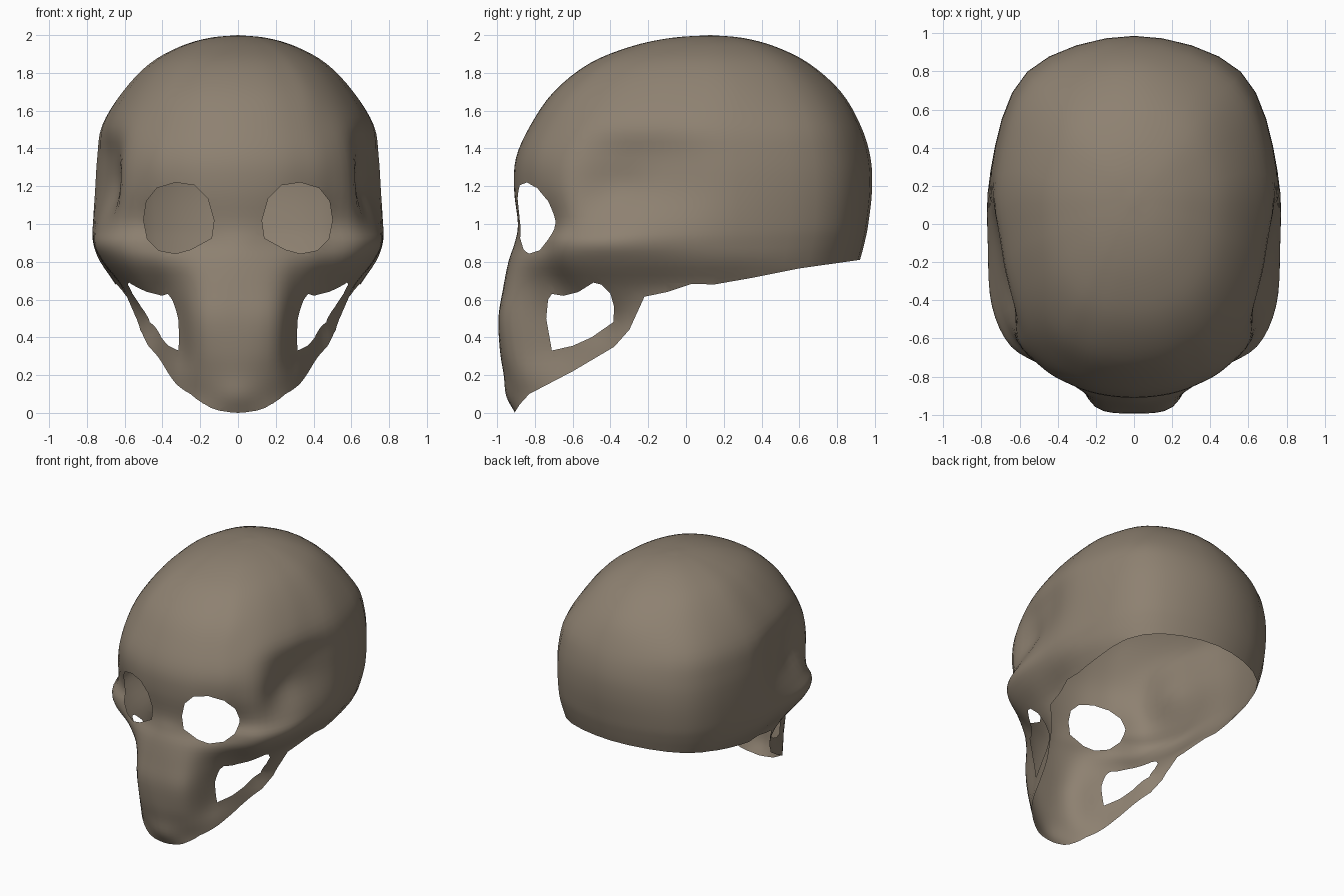
import bpy, bmesh, math
from mathutils import Vector

if "Cube" in bpy.data.objects:
    bpy.data.objects.remove(bpy.data.objects["Cube"])

# Horizontal sections: radius at each angle, measured from the front round to the back
ANGLES = (0, 12, 22, 32, 45, 60, 80, 110, 145, 180)
JAW = [  # z, then radii of the first six angles
    (0.00, .905, .89, .82, .72, .62, .60),
    (0.09, .952, .90, .82, .72, .62, .60),
    (0.20, .965, .93, .82, .71, .62, .60),
    (0.33, .985, .96, .80, .70, .62, .60),
    (0.50, .993, .98, .82, .71, .62, .605),
]
FACE = [  # z, then radii of all angles
    (0.65, .970, .96, .86, .78, .74, .68, .62, .67, .87, .87),
    (0.80, .940, .93, .90, .875, .875, .81, .73, .76, .915, .918),
    (0.90, .907, .89, .875, .875, .91, .86, .775, .79, .945, .945),
    (1.00, .890, .885, .865, .845, .87, .815, .765, .80, .965, .965),
    (1.18, .910, .91, .90, .89, .865, .725, .71, .80, .975, .985),
    (1.35, .900, .90, .895, .885, .845, .73, .695, .79, .96, .977),
    (1.52, .825, .825, .82, .81, .785, .735, .70, .755, .91, .925),
]
DOME_SHAPE = (.76, .76, .75, .735, .69, .64, .605, .635, .73, .76)
DOME = [  # z, centre y, scale
    (1.70, .06, 1), (1.85, .07, .765), (1.94, .09, .5), (1.985, .11, .25), (2.0, .13, 0)]


def section(z, radii, cy=0):
    pts = []
    for a, r in zip(ANGLES, radii):
        t = math.radians(a)
        pts.append(Vector((r * math.sin(t), cy - r * math.cos(t), z)))
    return pts


def flip(v):
    return Vector((-v.x, v.y, v.z))


def smooth_path(pts, steps, mirrored=False):
    # Catmull-Rom through pts; mirrored ends stay square to the centre plane
    if mirrored:
        p = [flip(pts[1])] + pts + [flip(pts[-2])]
    else:
        p = [2 * pts[0] - pts[1]] + pts + [2 * pts[-1] - pts[-2]]
    out = []
    for i in range(1, len(p) - 2):
        a, b, c, d = p[i - 1:i + 3]
        for s in range(steps):
            t = s / steps
            out.append(0.5 * (2 * b + (c - a) * t + (2 * a - 5 * b + 4 * c - d) * t * t
                              + (3 * b - a - 3 * c + d) * t ** 3))
    return out + [pts[-1].copy()]


def inside(p, poly):
    hit = False
    for (x1, y1), (x2, y2) in zip(poly, poly[1:] + poly[:1]):
        if (y1 > p[1]) != (y2 > p[1]) and p[0] < (x2 - x1) * (p[1] - y1) / (y2 - y1) + x1:
            hit = not hit
    return hit


def cut_out(bm, poly, axis, keep=lambda c: True):
    # Cut a polygon, drawn in the (axis, z) plane, through the shell and remove its inside
    other = 1 - axis
    for (a1, z1), (a2, z2) in zip(poly, poly[1:] + poly[:1]):
        near = []
        for f in bm.faces:
            if not keep(f.calc_center_median()):
                continue
            aa = [v.co[axis] for v in f.verts]
            zz = [v.co.z for v in f.verts]
            if (max(aa) > min(a1, a2) - .005 and min(aa) < max(a1, a2) + .005 and
                    max(zz) > min(z1, z2) - .005 and min(zz) < max(z1, z2) + .005):
                near.append(f)
        if not near:
            continue
        geom = set(near)
        for f in near:
            geom.update(f.edges)
            geom.update(f.verts)
        co, no = Vector((0, 0, z1)), Vector((0, 0, a2 - a1))
        co[axis] = a1
        no[axis] = z1 - z2
        bmesh.ops.bisect_plane(bm, geom=list(geom), dist=1e-5, plane_co=co,
                               plane_no=no.normalized())
    dead = []
    for f in bm.faces:
        c = f.calc_center_median()
        if keep(c) and inside((c[axis], c.z), poly):
            dead.append(f)
    bmesh.ops.delete(bm, geom=dead, context='FACES')


# Skull shell, right half
rows = [section(r[0], r[1:] + (.60, .66, .86, .86)) for r in JAW]
rows += [section(r[0], r[1:]) for r in FACE]
rows += [section(z, [r * s for r in DOME_SHAPE], cy) for z, cy, s in DOME]
rows = [smooth_path(r, 4, True) for r in rows]
columns = [smooth_path(list(c), 4) for c in zip(*rows)]

bm = bmesh.new()
grid = [[bm.verts.new(p) for p in col] for col in columns]
for c0, c1 in zip(grid, grid[1:]):
    for k in range(len(c0) - 1):
        bm.faces.new((c0[k], c1[k], c1[k + 1], c0[k + 1]))
for col in (grid[0], grid[-1]):
    for v in col:
        v.co.x = 0
bmesh.ops.remove_doubles(bm, verts=bm.verts, dist=1e-4)

# Open underside: jaw line and base of the cranium
underside = [(-.905, .005), (-.88, .045), (-.83, .10), (-.60, .22), (-.38, .35), (-.30, .44),
             (-.22, .615), (-.10, .64), (.03, .683), (.15, .68), (.35, .715), (.60, .765),
             (.92, .81), (1.2, .845), (1.2, -.2), (-.905, -.2)]
cut_out(bm, underside, 1)

# Opening between the muzzle and the jaw bar
jaw_gap = [(-.71, .33), (-.74, .50), (-.73, .60), (-.71, .63), (-.65, .62), (-.57, .64),
           (-.49, .69), (-.45, .68), (-.40, .63), (-.38, .56), (-.385, .48), (-.50, .40),
           (-.60, .355)]
cut_out(bm, jaw_gap, 1, lambda c: c.x > .2)

# Eye socket
eye = [(.127, 1.02), (.14, .925), (.25, .865), (.33, .843), (.42, .86), (.48, .92),
       (.50, 1.02), (.485, 1.12), (.43, 1.19), (.33, 1.22), (.23, 1.205), (.16, 1.135)]
cut_out(bm, eye, 0, lambda c: c.y < -.3)

loose = [v for v in bm.verts if not v.link_faces]
bmesh.ops.delete(bm, geom=loose, context='VERTS')
bmesh.ops.recalc_face_normals(bm, faces=bm.faces)
top = max(bm.faces, key=lambda f: f.calc_center_median().z)
if top.normal.z < 0:
    bmesh.ops.reverse_faces(bm, faces=bm.faces)
for f in bm.faces:
    f.smooth = True

mesh = bpy.data.meshes.new("skull_shell")
bm.to_mesh(mesh)
bm.free()
skull = bpy.data.objects.new("skull_shell", mesh)
bpy.context.collection.objects.link(skull)

# Left half
mirror = skull.modifiers.new("left_half", 'MIRROR')
mirror.use_axis[0] = True
mirror.use_clip = True
mirror.merge_threshold = 0.0005

bone = bpy.data.materials.new("dull_brown_bone")
bone.diffuse_color = (0.27, 0.22, 0.165, 1)
bone.use_nodes = True
bone.node_tree.nodes["Principled BSDF"].inputs["Base Color"].default_value = bone.diffuse_color
mesh.materials.append(bone)
